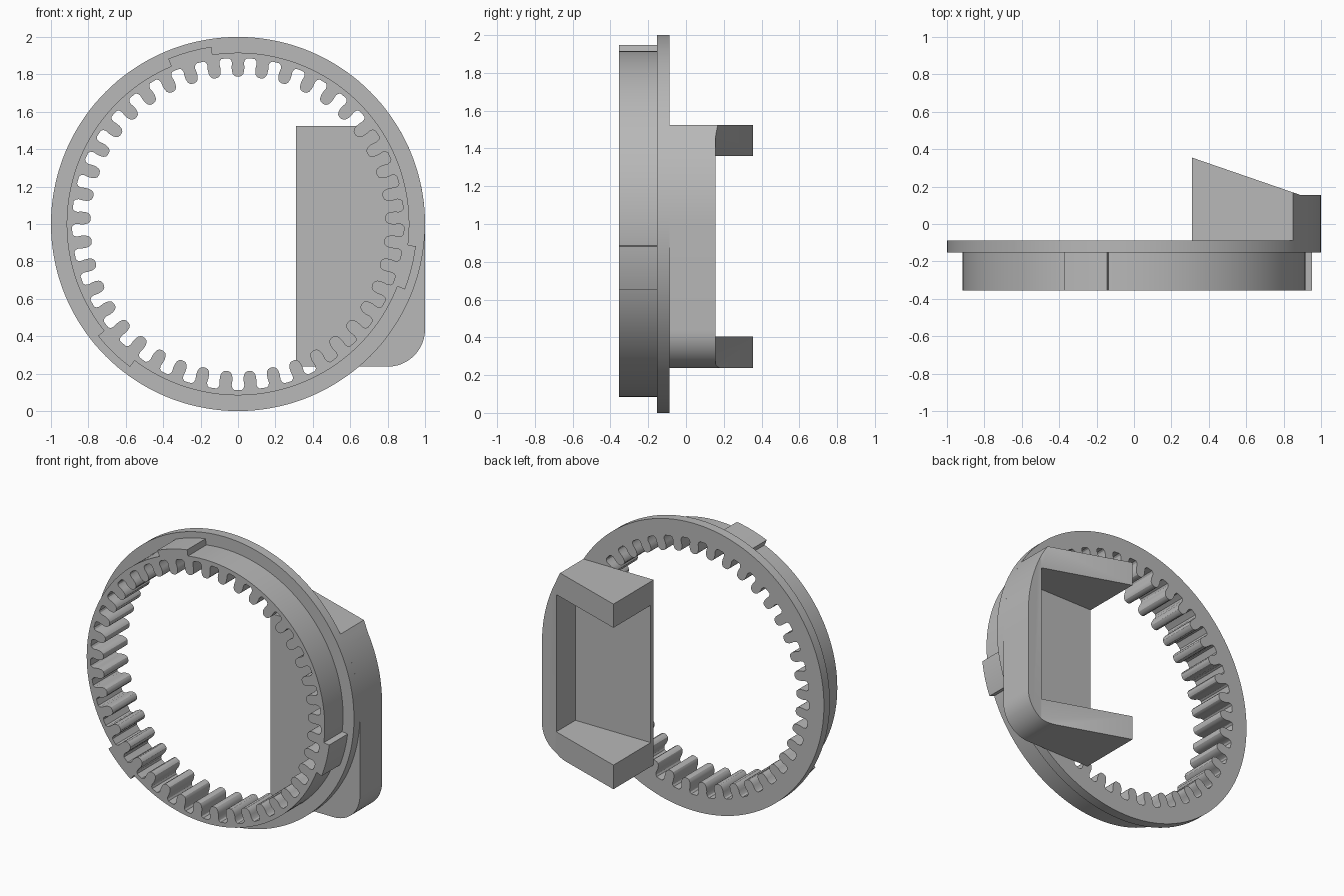
import bpy, bmesh
from math import sin, cos, pi, radians, asin
from mathutils import Vector

cube = bpy.data.objects.get("Cube")
if cube:
    bpy.data.objects.remove(cube, do_unlink=True)

GRAY = (0.48, 0.48, 0.48, 1)
mat = bpy.data.materials.new("plain_gray")
mat.use_nodes = True
mat.diffuse_color = GRAY
mat.node_tree.nodes["Principled BSDF"].inputs["Base Color"].default_value = GRAY

CENTRE_Z = 1.0
FRONT, STEP, BACK = -0.355, -0.153, -0.088   # ring depths along y
ROOT, BODY, RIM = 0.887, 0.916, 1.0          # ring radii
TEETH = 41


def finish(name, bm):
    """Turn a bmesh into a shaded object."""
    bmesh.ops.recalc_face_normals(bm, faces=bm.faces)
    mesh = bpy.data.meshes.new(name)
    bm.to_mesh(mesh)
    bm.free()
    mesh.materials.append(mat)
    mesh.shade_smooth()
    mesh.set_sharp_from_angle(angle=radians(30))
    obj = bpy.data.objects.new(name, mesh)
    bpy.context.collection.objects.link(obj)
    return obj


def add_prism(bm, points, low, high, axis="y"):
    """Extrude a 2D outline: (x, z) along y, or (x, y) along z."""
    def place(p, d):
        return (p[0], d, p[1]) if axis == "y" else (p[0], p[1], d)
    face = bm.faces.new([bm.verts.new(place(p, low)) for p in points])
    extruded = bmesh.ops.extrude_face_region(bm, geom=[face])["geom"]
    shift = Vector(place((0, 0), high - low))
    bmesh.ops.translate(bm, vec=shift,
                        verts=[v for v in extruded if isinstance(v, bmesh.types.BMVert)])


def prism(name, points, low, high, axis="y"):
    bm = bmesh.new()
    add_prism(bm, points, low, high, axis)
    return finish(name, bm)


def arc(radius, start, end, steps, cx=0.0, cz=CENTRE_Z):
    return [(cx + radius * cos(start + (end - start) * i / steps),
             cz + radius * sin(start + (end - start) * i / steps))
            for i in range(steps + 1)]


def cut(target, cutter):
    cutter.hide_render = True
    mod = target.modifiers.new("cut", "BOOLEAN")
    mod.operation = "DIFFERENCE"
    mod.solver = "EXACT"
    mod.object = cutter
    bpy.context.view_layer.objects.active = target
    bpy.ops.object.modifier_apply(modifier=mod.name)
    bpy.data.objects.remove(cutter, do_unlink=True)


# Ring body with the wider flange at its back: one stepped profile, spun
bm = bmesh.new()
profile = [(ROOT, FRONT), (BODY, FRONT), (BODY, STEP), (RIM, STEP), (RIM, BACK), (ROOT, BACK)]
verts = [bm.verts.new((r, y, CENTRE_Z)) for r, y in profile]
edges = [bm.edges.new((verts[i], verts[(i + 1) % len(verts)])) for i in range(len(verts))]
bmesh.ops.spin(bm, geom=verts + edges, cent=(0, 0, CENTRE_Z), axis=(0, 1, 0),
               angle=2 * pi, steps=144, use_merge=True)
bmesh.ops.remove_doubles(bm, verts=bm.verts, dist=0.0001)
finish("flanged_ring", bm)

# Inner gear teeth: rounded tip, slim neck, flared root
half = [(0.050, 0.895), (0.048, 0.886), (0.037, 0.877), (0.032, 0.862), (0.034, 0.84),
        (0.033, 0.82), (0.028, 0.803), (0.019, 0.792), (0.007, 0.788)]
tooth = half + [(-w, r) for w, r in reversed(half)]
bm = bmesh.new()
for i in range(TEETH):
    a = 2 * pi * i / TEETH
    outline = [(w * cos(a) + r * sin(a), CENTRE_Z + r * cos(a) - w * sin(a)) for w, r in tooth]
    add_prism(bm, outline, FRONT, BACK)
finish("gear_teeth", bm)

# Three locking lugs around the ring body
bm = bmesh.new()
for i in range(3):
    start = radians(98.6 + 120 * i)
    end = start + radians(14.3)
    outline = arc(0.958, start, end, 10) + arc(BODY - 0.012, end, start, 10)
    add_prism(bm, outline, FRONT, STEP)
finish("locking_lugs", bm)

# Side bracket: follows the rim at the top, rounded lower corner
LEFT, BOTTOM, TOP = 0.31, 0.237, 1.525
WALL_X, WALL_Y, TIP_Y = 0.89, 0.155, 0.355
corner = 0.2
outline = [(LEFT, BOTTOM)]
outline += arc(corner, -pi / 2, 0, 12, 1 - corner, BOTTOM + corner)
outline += arc(RIM, 0, asin(TOP - CENTRE_Z), 14)
outline += [(LEFT, TOP)]
bracket = prism("side_bracket", outline, BACK, TIP_Y)

# Sloped back of the two arms
slope = (TIP_Y - WALL_Y) / (WALL_X - LEFT)
cut(bracket, prism("slope_cutter",
                   [(LEFT - 0.1, TIP_Y + 0.1 * slope), (WALL_X, WALL_Y), (1.2, WALL_Y),
                    (1.2, 0.6), (LEFT - 0.1, 0.6)], 0, 2, "z"))

# Pocket between the arms, leaving a thin floor and the outer wall
cut(bracket, prism("pocket_cutter",
                   [(0.1, 0.405), (WALL_X, 0.405), (WALL_X, 1.36), (0.1, 1.36)],
                   BACK + 0.033, 0.7))
bracket.data.shade_smooth()
bracket.data.set_sharp_from_angle(angle=radians(30))
